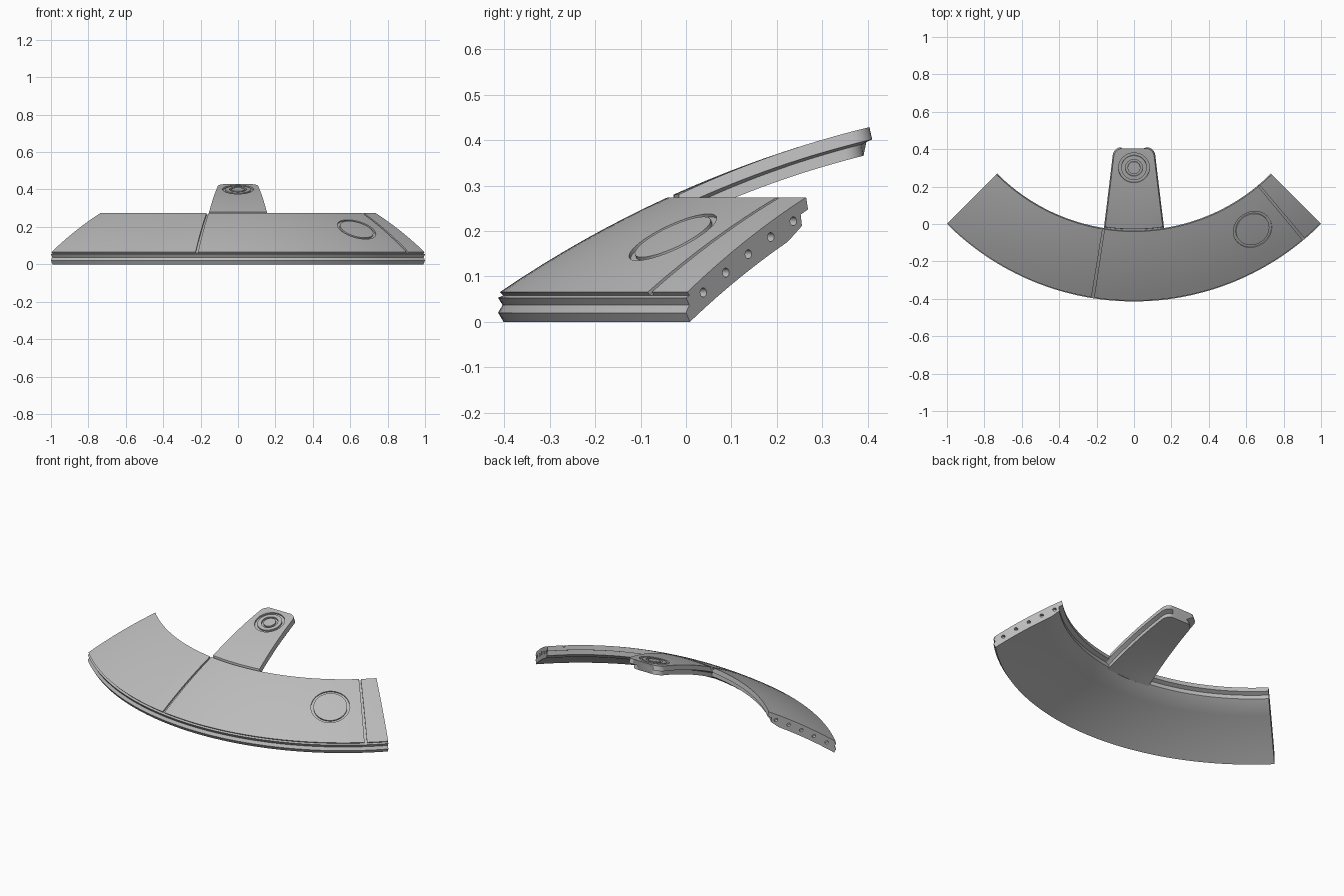
import bpy, bmesh, math
from mathutils import Matrix, Vector

if "Cube" in bpy.data.objects:
    bpy.data.objects.remove(bpy.data.objects["Cube"])

grey = bpy.data.materials.new("plain_grey")
grey.use_nodes = True
tone = (0.5, 0.5, 0.5, 1)
grey.diffuse_color = tone
grey.node_tree.nodes["Principled BSDF"].inputs["Base Color"].default_value = tone

DOME = 2.5            # dome radius; its axis passes through x = 0, y = 1
AXIS = Vector((0, 1, 0))
OUTER, INNER = 1.41, 1.04
# Stepped lip shared by the arc's inner edge and the tab: (inset, depth)
LIP = [(0, 0), (-0.006, 0.027), (0.017, 0.038), (0.013, 0.063)]


def dome(r):
    return math.sqrt(DOME ** 2 - r ** 2) - 1.999


def spread(a, b, n):
    return [a + (b - a) * i / n for i in range(n + 1)]


def loft(bm, rings, closed=False):
    """Join equal vertex loops into a solid."""
    loops = [[bm.verts.new(p) for p in ring] for ring in rings]
    pairs = list(zip(loops, loops[1:]))
    if closed:
        pairs.append((loops[-1], loops[0]))
    else:
        bm.faces.new(loops[0])
        bm.faces.new(loops[-1])
    for a, b in pairs:
        for i in range(len(a)):
            j = (i + 1) % len(a)
            bm.faces.new((a[i], a[j], b[j], b[i]))


def around(angle, r, z):
    """Point on the arc; angle 0 is the front, positive towards +x."""
    a = math.radians(angle)
    return AXIS + Vector((r * math.sin(a), -r * math.cos(a), z))


def sector(bm, profile, a0, a1, steps):
    loft(bm, [[around(a, r, z) for r, z in profile] for a in spread(a0, a1, steps)])


def ring_cutter(bm, x, y, r_in, r_out, depth):
    """Tube sunk into the dome surface, square to it."""
    flat = Vector((x, y - 1, 0))
    base = Vector((x, y, dome(flat.length)))
    normal = Vector((flat.x, flat.y, math.sqrt(DOME ** 2 - flat.length ** 2)))
    turn = normal.to_track_quat('Z', 'Y')
    section = [(r_in, -depth), (r_out, -depth), (r_out, 0.03), (r_in, 0.03)]
    rings = []
    for a in spread(0, math.tau, 48)[:-1]:
        rings.append([base + turn @ Vector((r * math.cos(a), r * math.sin(a), z))
                      for r, z in section])
    loft(bm, rings, closed=True)


def finish(bm, name):
    bmesh.ops.recalc_face_normals(bm, faces=bm.faces)
    mesh = bpy.data.meshes.new(name)
    bm.to_mesh(mesh)
    bm.free()
    mesh.materials.append(grey)
    ob = bpy.data.objects.new(name, mesh)
    bpy.context.collection.objects.link(ob)
    return ob


def activate(ob):
    bpy.ops.object.select_all(action='DESELECT')
    ob.select_set(True)
    bpy.context.view_layer.objects.active = ob


def carve(ob, cutter):
    cutter.hide_render = True
    mod = ob.modifiers.new("grooves", 'BOOLEAN')
    mod.operation = 'DIFFERENCE'
    mod.solver = 'EXACT'
    mod.object = cutter
    activate(ob)
    bpy.ops.object.modifier_apply(modifier=mod.name)
    bpy.data.objects.remove(cutter)
    bpy.ops.object.shade_smooth_by_angle(angle=math.radians(25))


# Curved body: domed top, ribbed outer rim, stepped inner lip
profile = [(r, dome(r)) for r in spread(OUTER, INNER, 8)]
profile += [(INNER + inset, dome(INNER) - depth) for inset, depth in LIP[1:]]
foot = 1.402
profile += [(r, dome(r) - dome(foot)) for r in spread(INNER + 0.013, foot, 8)][1:]
profile += [(1.414, 0.02), (1.404, 0.037), (1.414, 0.053), (1.403, 0.058)]
bm = bmesh.new()
sector(bm, profile, -45, 45, 60)
body = finish(bm, "curved_body")

# Panel seams, round hatch groove and end bolt holes
bm = bmesh.new()
rows = spread(1.0, 1.45, 10)
seam = [(r, dome(r) + 0.03) for r in rows] + [(r, dome(r) - 0.01) for r in reversed(rows)]
for angle in (-9, 40):
    sector(bm, seam, angle - 0.28, angle + 0.28, 1)
ring_cutter(bm, 0.635, -0.03, 0.092, 0.106, 0.01)
for side in (-1, 1):
    for r in spread(1.36, 1.08, 4):
        spot = around(45 * side, r, dome(r) - 0.034)
        along = Vector((1 * side, 1, 0)).to_track_quat('Z', 'Y').to_matrix().to_4x4()
        bmesh.ops.create_cone(bm, cap_ends=True, segments=16, radius1=0.01, radius2=0.01,
                              depth=0.04, matrix=Matrix.Translation(spot) @ along)
carve(body, finish(bm, "body_cutter"))

# Tab: tapered, dome-following, round corners, seam where it meets the body
START, END, CORNER = -0.035, 0.404, 0.04
stations = [(-0.06, 0.012), (-0.028, 0.012), (-0.027, 0)]
stations += [(y, 0) for y in spread(-0.027, END - CORNER, 16)[1:]]
stations += [(END - CORNER + CORNER * math.sin(math.radians(a)), 0)
             for a in spread(0, 90, 8)[1:]]


def half_width(y):
    w = 0.155 - 0.052 * (y - START) / (END - START)
    past = max(0, y - (END - CORNER))
    return w - CORNER + math.sqrt(max(0, CORNER ** 2 - past ** 2))


def tab_point(y, side, layer, sink):
    inset, depth = LIP[layer]
    if layer == 0:
        depth += sink
    x = side * (half_width(y) - inset)
    fade = max(0, 1 - (y - START) / 0.3)
    share = max(0, (y - START) / (END - START))
    z = dome(1 - y) - depth
    return Vector((x, y - inset * share + fade * x * x / (2 * INNER), z))


rings = []
for y, sink in stations:
    ring = [tab_point(y, s, 0, sink) for s in spread(-1, 1, 10)]
    ring += [tab_point(y, 1, k, sink) for k in (1, 2)]
    ring += [tab_point(y, s, 3, sink) for s in spread(1, -1, 10)]
    ring += [tab_point(y, -1, k, sink) for k in (2, 1)]
    rings.append(ring)
bm = bmesh.new()
loft(bm, rings)
tab = finish(bm, "rear_tab")

# Concentric grooves on the tab
bm = bmesh.new()
ring_cutter(bm, 0, 0.3, 0.068, 0.083, 0.01)
ring_cutter(bm, 0, 0.3, 0.034, 0.046, 0.01)
carve(tab, finish(bm, "tab_cutter"))
